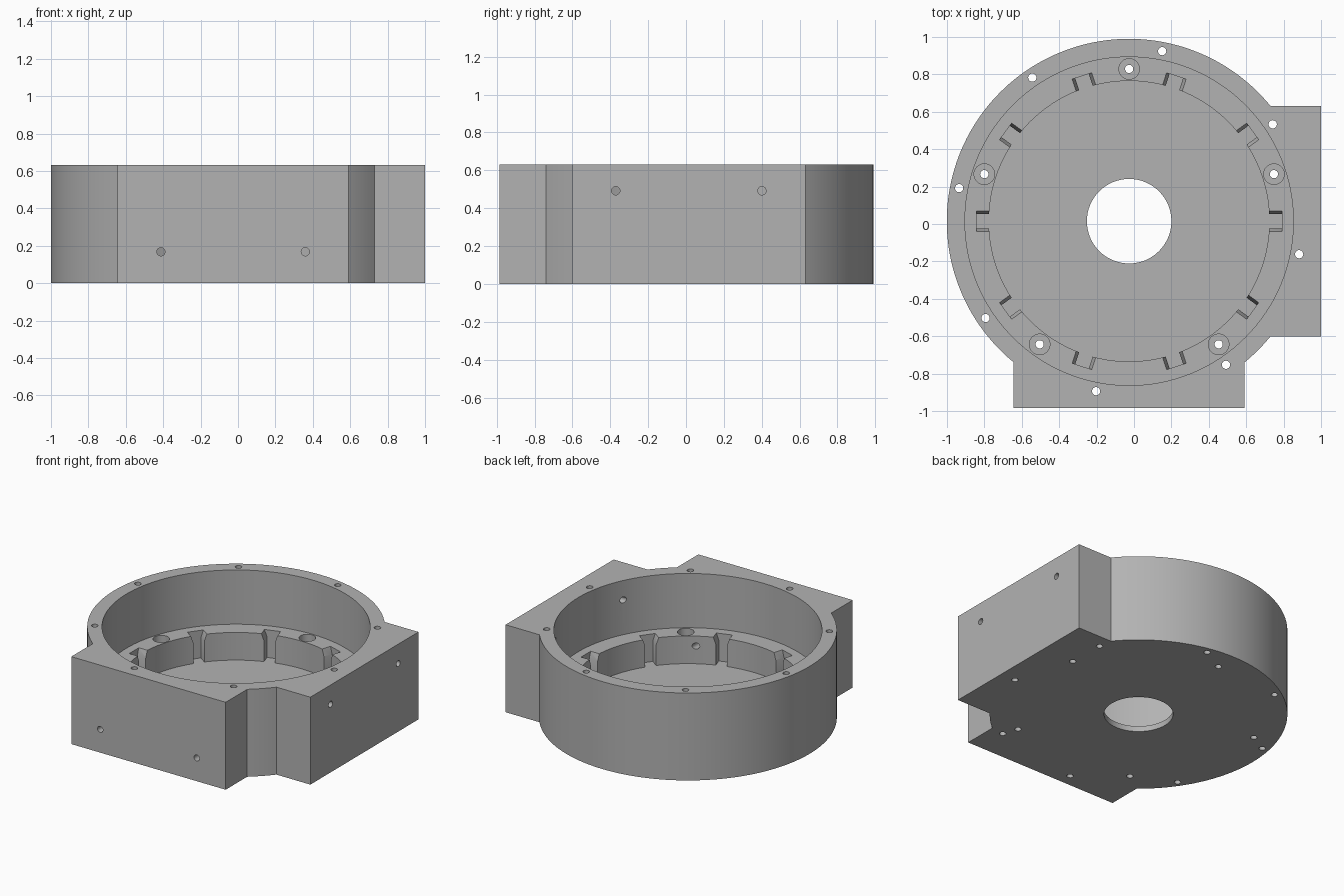
import bpy, bmesh, math
from mathutils import Matrix, Vector

old = bpy.data.objects.get("Cube")
if old:
    bpy.data.objects.remove(old, do_unlink=True)

CENTRE = Vector((-0.026, 0.015, 0))
R_OUT, R_BORE, R_WELL, R_HOLE = 0.975, 0.878, 0.75, 0.226
HEIGHT, LEDGE, FLOOR = 0.632, 0.24, 0.04
PAD = 0.617          # half width of the square flanges

grey = bpy.data.materials.new("machined grey")
grey.use_nodes = True
grey.diffuse_color = (0.45, 0.45, 0.45, 1)
grey.node_tree.nodes["Principled BSDF"].inputs["Base Color"].default_value = (0.45, 0.45, 0.45, 1)


def arc(radius, start, end, count):
    steps = [math.radians(start + (end - start) * i / count) for i in range(count + 1)]
    return [(radius * math.cos(a), radius * math.sin(a)) for a in steps]


def prism(name, outline, depth, matrix):
    """Extrude a flat outline along local z, then place it."""
    bm = bmesh.new()
    face = bm.faces.new([bm.verts.new((x, y, 0)) for x, y in outline])
    moved = bmesh.ops.extrude_face_region(bm, geom=[face])["geom"]
    bmesh.ops.translate(bm, vec=(0, 0, depth), verts=[v for v in moved if isinstance(v, bmesh.types.BMVert)])
    bmesh.ops.recalc_face_normals(bm, faces=bm.faces)
    bmesh.ops.transform(bm, matrix=matrix, verts=bm.verts)
    mesh = bpy.data.meshes.new(name)
    bm.to_mesh(mesh)
    bm.free()
    obj = bpy.data.objects.new(name, mesh)
    bpy.context.collection.objects.link(obj)
    mesh.materials.append(grey)
    return obj


# Housing: round drum with a square flange at the front and one at the side
corner = math.degrees(math.asin(PAD / R_OUT))
outline = arc(R_OUT, corner, 270 - corner, 96)
outline += [(-PAD, -1.0), (PAD, -1.0)]
outline += arc(R_OUT, 270 + corner, 360 - corner, 6)
outline += [(1.026, -PAD), (1.026, PAD)]
housing = prism("motor_housing", outline, HEIGHT, Matrix.Translation(CENTRE))


def cut(outline, depth, matrix):
    cutter = prism("cutter", outline, depth, matrix)
    cutter.hide_render = True
    mod = housing.modifiers.new("cut", 'BOOLEAN')
    mod.operation, mod.solver, mod.object = 'DIFFERENCE', 'EXACT', cutter
    bpy.context.view_layer.objects.active = housing
    bpy.ops.object.modifier_apply(modifier=mod.name)
    bpy.data.objects.remove(cutter, do_unlink=True)


def drill(x, y, radius, bottom, top, count=24):
    cut(arc(radius, 0, 360, count)[:-1], top - bottom,
        Matrix.Translation(CENTRE + Vector((x, y, bottom))))


# Wide bore, stepped well and central opening
drill(0, 0, R_BORE, LEDGE, 1, 128)
drill(0, 0, R_WELL, FLOOR, 0.5, 120)
drill(0, 0, R_HOLE, -0.1, 0.5, 64)

# Ten slots with chamfered mouths around the well
half = [(0.038, FLOOR), (0.038, LEDGE - 0.05), (0.055, LEDGE), (0.055, LEDGE + 0.05)]
slot = half + [(-x, z) for x, z in reversed(half)]
radial = Matrix(((0, 0, 1, 0), (1, 0, 0, 0), (0, 1, 0, 0), (0, 0, 0, 1)))
for i in range(10):
    turn = Matrix.Rotation(math.radians(36 * i), 4, 'Z')
    cut(slot, 0.116, Matrix.Translation(CENTRE) @ turn @ Matrix.Translation((0.7, 0, 0)) @ radial)

# Five counterbored screw holes in the ledge
for i in range(5):
    a = math.radians(90 + 72 * i)
    x, y = 0.814 * math.cos(a), 0.814 * math.sin(a)
    drill(x, y, 0.055, LEDGE - 0.06, LEDGE + 0.05, 32)
    drill(x, y, 0.022, -0.1, LEDGE)

# Eight through holes in the rim
for i in range(8):
    a = math.radians(79 + 45 * i)
    drill(0.926 * math.cos(a), 0.926 * math.sin(a), 0.022, -0.1, 1)

# Cross holes through the two flat flanges
ring = arc(0.022, 0, 360, 24)[:-1]
for side in (-0.386, 0.386):
    cut(ring, 0.8, Matrix.Translation(CENTRE + Vector((side, -0.4, 0.168))) @ Matrix.Rotation(math.pi / 2, 4, 'X'))
    cut(ring, 0.8, Matrix.Translation(CENTRE + Vector((0.4, side, 0.492))) @ Matrix.Rotation(math.pi / 2, 4, 'Y'))

# Smooth the round walls, keep the edges crisp
bpy.ops.object.select_all(action='DESELECT')
housing.select_set(True)
bpy.context.view_layer.objects.active = housing
bpy.ops.object.shade_smooth_by_angle(angle=math.radians(25))
